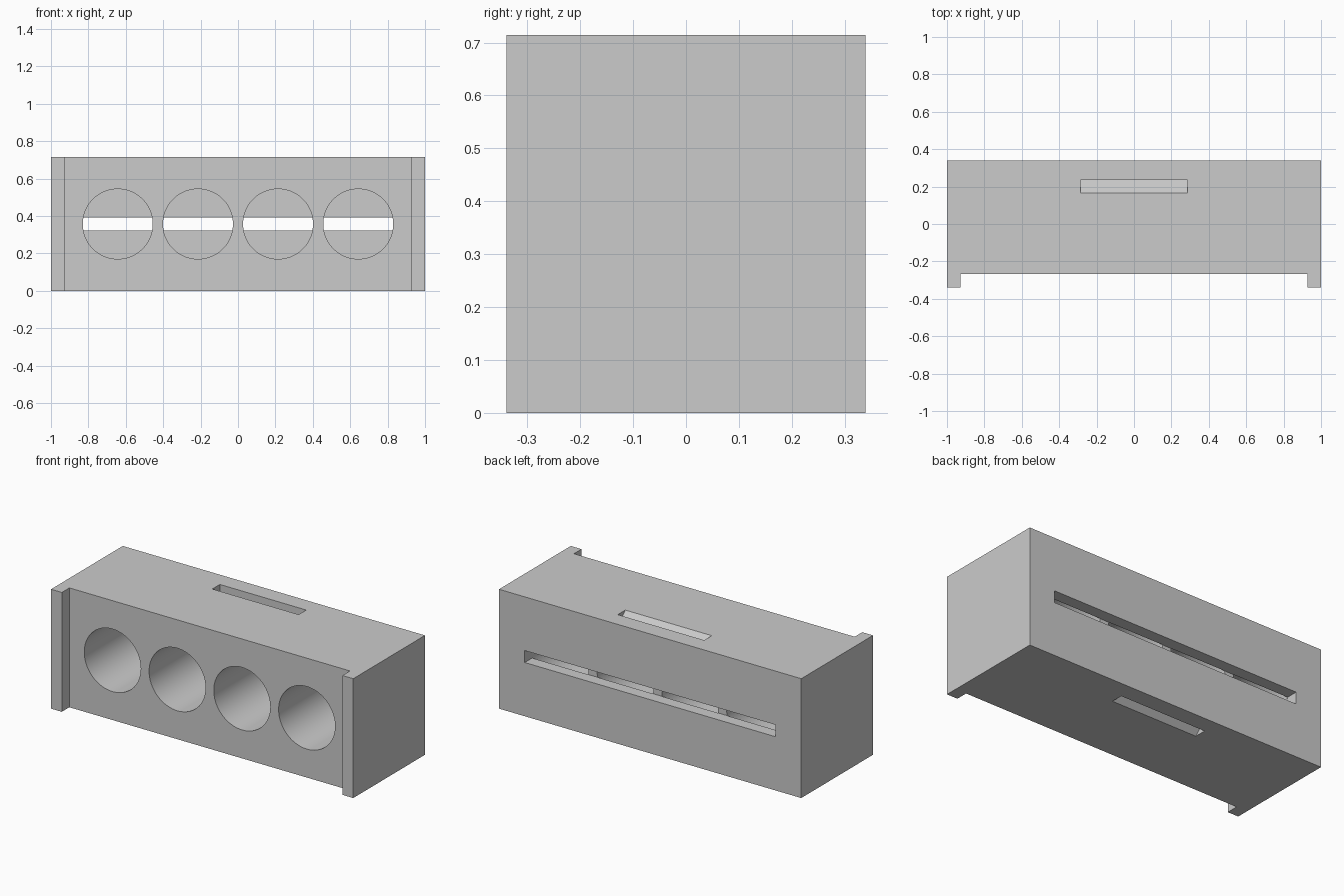
import bpy
import bmesh
import math
from mathutils import Matrix, Vector

if "Cube" in bpy.data.objects:
    bpy.data.objects.remove(bpy.data.objects["Cube"], do_unlink=True)

HALF_DEPTH = 0.339
HEIGHT = 0.714
WALL = 0.0714
MID_Z = HEIGHT / 2

grey = bpy.data.materials.new("plain_grey")
grey.use_nodes = True
COLOUR = (0.6, 0.6, 0.6, 1)
grey.diffuse_color = COLOUR
grey.node_tree.nodes["Principled BSDF"].inputs["Base Color"].default_value = COLOUR


def add_object(name, bm):
    bmesh.ops.recalc_face_normals(bm, faces=bm.faces)
    mesh = bpy.data.meshes.new(name)
    bm.to_mesh(mesh)
    bm.free()
    obj = bpy.data.objects.new(name, mesh)
    bpy.context.collection.objects.link(obj)
    mesh.materials.append(grey)
    return obj


def prism(name, points, offset):
    """Extrude a planar outline along an offset."""
    bm = bmesh.new()
    face = bm.faces.new([bm.verts.new(p) for p in points])
    result = bmesh.ops.extrude_face_region(bm, geom=[face])
    moved = [v for v in result["geom"] if isinstance(v, bmesh.types.BMVert)]
    bmesh.ops.translate(bm, verts=moved, vec=Vector(offset))
    return add_object(name, bm)


def cylinder(name, x, y0, y1, radius):
    bm = bmesh.new()
    place = Matrix.Translation((x, (y0 + y1) / 2, MID_Z)) @ Matrix.Rotation(math.pi / 2, 4, "X")
    bmesh.ops.create_cone(bm, cap_ends=True, segments=96, radius1=radius,
                          radius2=radius, depth=y1 - y0, matrix=place)
    return add_object(name, bm)


# Block with a lip at each end of the front
front = -HALF_DEPTH + WALL
half_outline = [(1 - WALL, front), (1 - WALL, -HALF_DEPTH), (1, -HALF_DEPTH), (1, HALF_DEPTH)]
outline = half_outline + [(-x, y) for x, y in reversed(half_outline)]
block = prism("holder_block", [(x, y, 0) for x, y in outline], (0, 0, HEIGHT))

# Four round bores, open at the front
inner = HALF_DEPTH - WALL
cutters = [cylinder("bore_cutter", x, -0.5, inner + 0.001, 0.187)
           for x in (-0.643, -0.214, 0.214, 0.643)]

# Long slot through the back wall into the bores
z0, z1 = MID_Z - WALL / 2, MID_Z + WALL / 2
cutters.append(prism("slot_cutter",
                     [(-0.83, inner, z0), (-0.83, 0.5, z0), (-0.83, 0.5, z1), (-0.83, inner, z1)],
                     (1.66, 0, 0)))

# Wedge notches in the top and bottom: sloped front, upright back
y0, y1 = 0.165, 0.165 + WALL
for level, out in ((HEIGHT, 1), (0, -1)):
    wedge = [(y0, 0), (y1, -WALL), (y1, 0.05), (y0, 0.05)]
    cutters.append(prism("notch_cutter",
                         [(-0.286, y, level + out * z) for y, z in wedge],
                         (0.572, 0, 0)))

bpy.context.view_layer.objects.active = block
for cutter in cutters:
    cutter.hide_render = True
    mod = block.modifiers.new("cut", "BOOLEAN")
    mod.operation = "DIFFERENCE"
    mod.solver = "EXACT"
    mod.object = cutter
    bpy.ops.object.modifier_apply(modifier=mod.name)
    bpy.data.objects.remove(cutter, do_unlink=True)

bpy.ops.object.select_all(action="DESELECT")
block.select_set(True)
bpy.ops.object.shade_smooth_by_angle(angle=math.radians(30))
